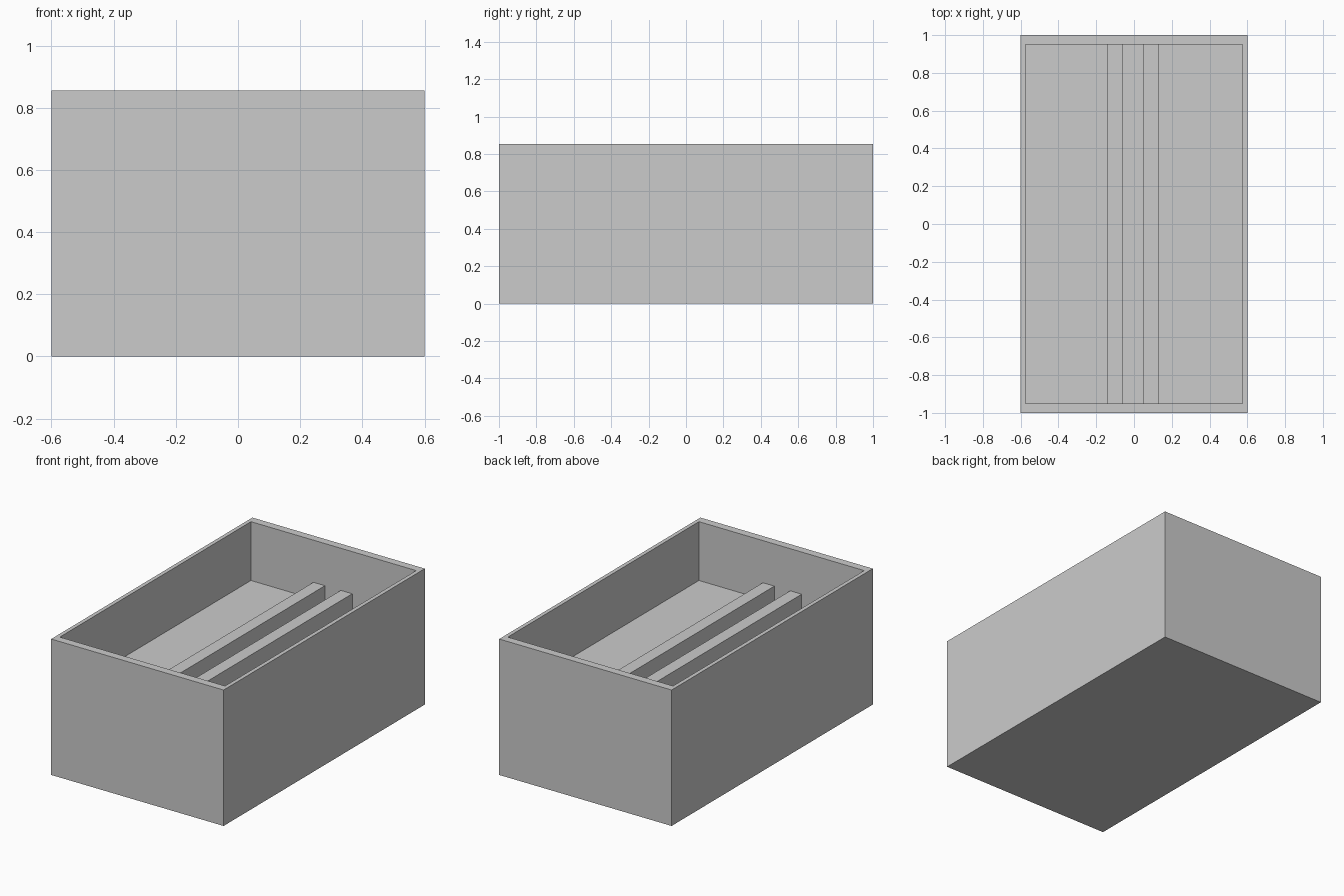
import bpy, bmesh

if "Cube" in bpy.data.objects:
    bpy.data.objects.remove(bpy.data.objects["Cube"])

def add_object(name, bm):
    bmesh.ops.recalc_face_normals(bm, faces=bm.faces)
    mesh = bpy.data.meshes.new(name)
    bm.to_mesh(mesh)
    bm.free()
    obj = bpy.data.objects.new(name, mesh)
    bpy.context.collection.objects.link(obj)
    return obj

def box(bm, x0, x1, y0, y1, z0, z1):
    verts = bmesh.ops.create_cube(bm, size=1)["verts"]
    for v in verts:
        v.co.x = x1 if v.co.x > 0 else x0
        v.co.y = y1 if v.co.y > 0 else y0
        v.co.z = z1 if v.co.z > 0 else z0

HEIGHT, FLOOR, RAIL_TOP = 0.855, 0.485, 0.59
INNER_X, INNER_Y = 0.575, 0.95

# Open tub: inset the top face to form the rim, then sink it to the floor
bm = bmesh.new()
box(bm, -0.6, 0.6, -1, 1, 0, HEIGHT)
bm.normal_update()
top = max(bm.faces, key=lambda f: f.calc_center_median().z)
inner = bmesh.ops.extrude_discrete_faces(bm, faces=[top])["faces"][0]
for v in inner.verts:
    v.co.x *= INNER_X / 0.6
    v.co.y *= INNER_Y
floor = bmesh.ops.extrude_discrete_faces(bm, faces=[inner])["faces"][0]
for v in floor.verts:
    v.co.z = FLOOR
add_object("tub", bm)

# Two rails running along the floor
for name, x0, x1 in (("left_rail", -0.14, -0.06), ("right_rail", 0.05, 0.13)):
    bm = bmesh.new()
    box(bm, x0, x1, -INNER_Y, INNER_Y, FLOOR, RAIL_TOP)
    add_object(name, bm)
